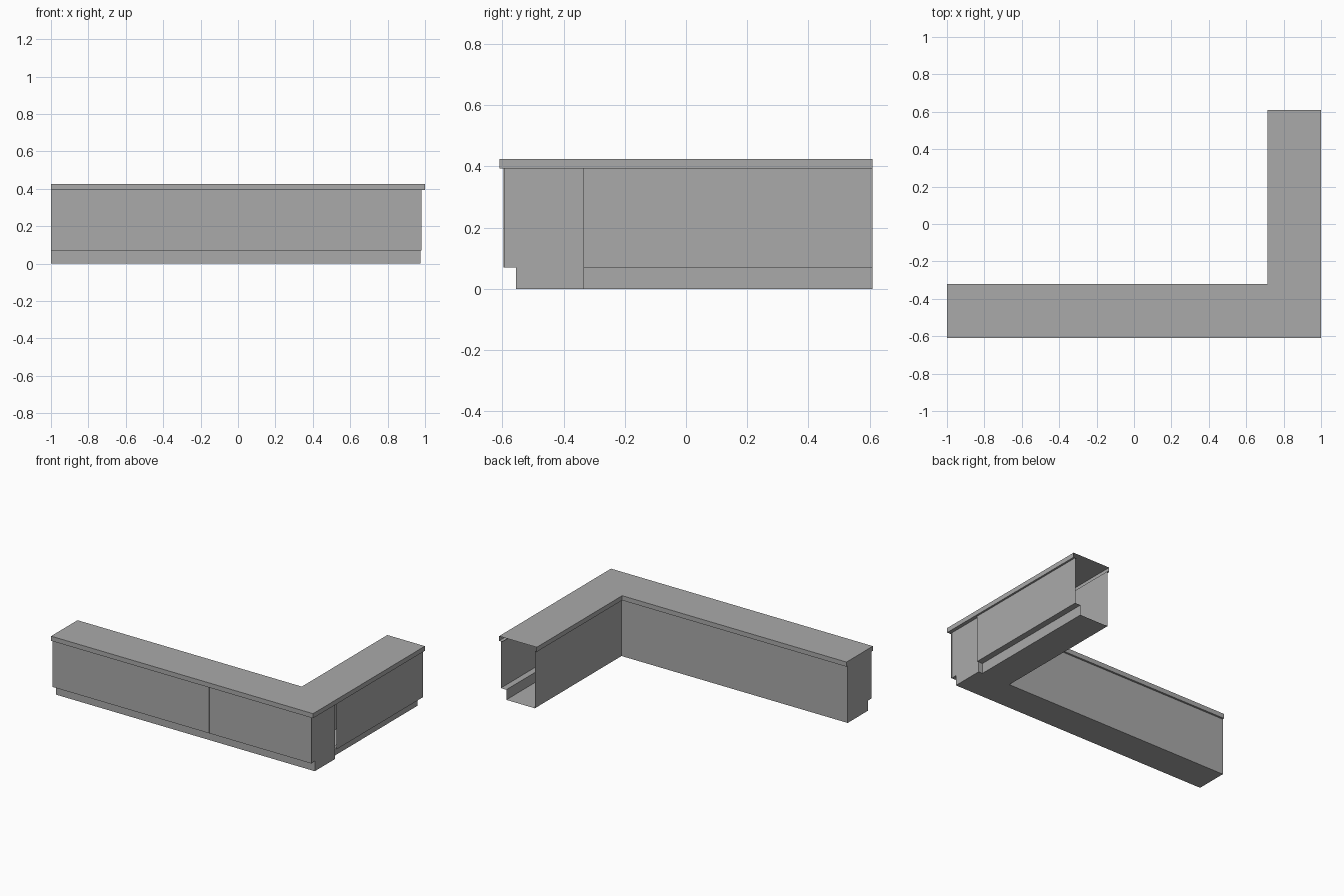
import bpy
import bmesh

if "Cube" in bpy.data.objects:
    bpy.data.objects.remove(bpy.data.objects["Cube"], do_unlink=True)

# Single flat colour
grey = bpy.data.materials.new("plain grey")
grey.use_nodes = True
colour = (0.4, 0.4, 0.4, 1)
grey.diffuse_color = colour
grey.node_tree.nodes["Principled BSDF"].inputs["Base Color"].default_value = colour

FLOOR, TOE, BODY, TOP = 0.0, 0.07, 0.393, 0.425
FRONT, BACK, END = -0.592, -0.335, 0.61
SIDE, INNER, PANEL = 0.975, 0.727, 0.987


def finish(bm, name):
    bmesh.ops.recalc_face_normals(bm, faces=bm.faces)
    mesh = bpy.data.meshes.new(name)
    bm.to_mesh(mesh)
    bm.free()
    mesh.materials.append(grey)
    obj = bpy.data.objects.new(name, mesh)
    bpy.context.scene.collection.objects.link(obj)
    return obj


def extrude_profile(name, profile, start, end, axis, closed):
    """Extrude an (across, z) profile along x or y; closed ones get end caps."""
    bm = bmesh.new()

    def ring(t):
        return [bm.verts.new((t, a, z) if axis == "x" else (a, t, z))
                for a, z in profile]

    r0, r1 = ring(start), ring(end)
    n = len(profile)
    for i in range(n if closed else n - 1):
        j = (i + 1) % n
        bm.faces.new((r0[i], r0[j], r1[j], r1[i]))
    if closed:
        bm.faces.new(r0)
        bm.faces.new(r1)
    return finish(bm, name)


# Front run: three cabinets with a recessed toe kick
cabinet = [(FRONT, TOE), (FRONT, BODY), (BACK, BODY), (BACK, FLOOR),
           (-0.555, FLOOR), (-0.555, TOE)]
for side, x0, x1 in (("right", -1, -0.22), ("middle", -0.22, 0.2),
                     ("corner", 0.2, SIDE)):
    extrude_profile(side + "_cabinet", cabinet, x0, x1, "x", True)

# Two thin panels on the front
plate = [(-0.597, TOE), (-0.597, BODY), (FRONT, BODY), (FRONT, TOE)]
extrude_profile("front_panel_right", plate, -1, 0.198, "x", True)
extrude_profile("front_panel_left", plate, 0.202, 0.98, "x", True)

# Side wing: open-ended sheet shell in two bays, with one inner wall
wing = [(INNER, FLOOR), (0.945, FLOOR), (0.945, TOE), (PANEL, TOE), (PANEL, BODY)]
extrude_profile("wing_bay_long", wing, BACK, 0.45, "y", False)
extrude_profile("wing_bay_end", wing, 0.45, END, "y", False)
extrude_profile("wing_inner_wall", [(INNER, FLOOR), (INNER, BODY)],
                BACK, END, "y", False)


# Worktop: hollow L-shaped slab with overhanging lips, open at the wing end
def corner_outline(front, right, inner, back):
    return [(-1, front), (right, front), (right, END),
            (inner, END), (inner, back), (-1, back)]


outer = corner_outline(-0.61, 1, 0.713, -0.322)
inset = corner_outline(FRONT, SIDE, INNER, BACK)
bm = bmesh.new()
upper = [bm.verts.new((x, y, TOP)) for x, y in outer]
lower = [bm.verts.new((x, y, BODY)) for x, y in outer]
lip = [bm.verts.new((x, y, BODY)) for x, y in inset]
bm.faces.new(upper)
for i in range(len(outer)):
    j = (i + 1) % len(outer)
    wing_end = outer[i][1] == END and outer[j][1] == END
    flush_end = outer[i][0] == -1 and outer[j][0] == -1
    if not wing_end:
        bm.faces.new((upper[i], upper[j], lower[j], lower[i]))
    if not (wing_end or flush_end):
        bm.faces.new((lower[i], lower[j], lip[j], lip[i]))
finish(bm, "worktop")
